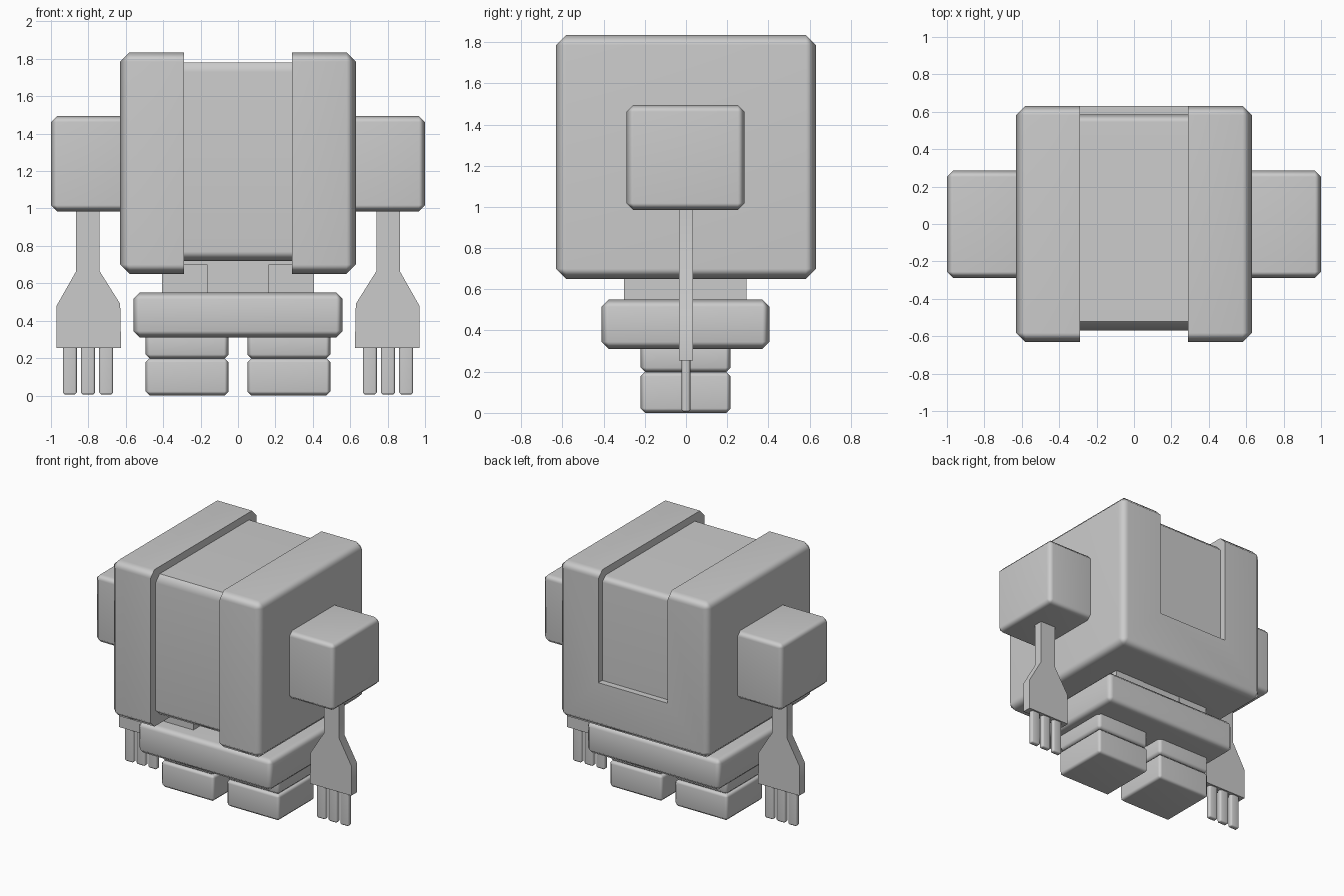
import bpy, bmesh

if "Cube" in bpy.data.objects:
    bpy.data.objects.remove(bpy.data.objects["Cube"])

grey = bpy.data.materials.new("plain_grey")
grey.diffuse_color = (0.6, 0.6, 0.6, 1)
grey.use_nodes = True
grey.node_tree.nodes["Principled BSDF"].inputs["Base Color"].default_value = grey.diffuse_color


def finish(name, bm):
    """Turn a bmesh into a grey object."""
    bmesh.ops.recalc_face_normals(bm, faces=bm.faces[:])
    me = bpy.data.meshes.new(name)
    bm.to_mesh(me)
    bm.free()
    ob = bpy.data.objects.new(name, me)
    bpy.context.collection.objects.link(ob)
    me.materials.append(grey)
    return ob


def smooth(ob):
    bpy.ops.object.select_all(action='DESELECT')
    ob.select_set(True)
    bpy.context.view_layer.objects.active = ob
    bpy.ops.object.shade_smooth_by_angle(angle=0.96)
    mod = ob.modifiers.new("weighted", 'WEIGHTED_NORMAL')
    mod.keep_sharp = True


def box(name, xs, ys, zs, bevel=0.0):
    """Box from ranges, with chamfered edges."""
    bm = bmesh.new()
    bmesh.ops.create_cube(bm, size=1)
    for v in bm.verts:
        v.co = [r[0] if c < 0 else r[1] for c, r in zip(v.co, (xs, ys, zs))]
    if bevel:
        bmesh.ops.bevel(bm, geom=bm.edges[:], offset=bevel, segments=1,
                        affect='EDGES', profile=0.5)
    ob = finish(name, bm)
    smooth(ob)
    return ob


def prism(name, pts, axis, lo, hi):
    """Extrude a 2D profile along x (profile in yz) or y (profile in xz)."""
    bm = bmesh.new()
    place = (lambda a, b, t: (t, a, b)) if axis == 'x' else (lambda a, b, t: (a, t, b))
    face = bm.faces.new([bm.verts.new(place(a, b, lo)) for a, b in pts])
    ext = bmesh.ops.extrude_face_region(bm, geom=[face])
    for v in ext["geom"]:
        if isinstance(v, bmesh.types.BMVert):
            v.co["xy".index(axis)] = hi
    return finish(name, bm)


# Main body with a band cut over the front, top and upper back
body = box("body", (-.63, .63), (-.632, .632), (.65, 1.835), .05)
body.modifiers.clear()
band = prism("band_cutter", [
    (.8, 1.0), (.585, 1.0), (.585, 1.74), (.545, 1.78), (-.52, 1.78),
    (-.57, 1.73), (-.57, .77), (-.52, .72), (-.22, .72), (-.22, .5),
    (-.8, .5), (-.8, 2), (.8, 2)], 'x', -.29, .29)
band.hide_render = True
cut = body.modifiers.new("band", 'BOOLEAN')
cut.operation = 'DIFFERENCE'
cut.solver = 'EXACT'
cut.object = band
bpy.context.view_layer.objects.active = body
bpy.ops.object.modifier_apply(modifier="band")
bpy.data.objects.remove(band)
smooth(body)

# Waist: two side blocks and a set-back middle
box("waist_middle", (-.2, .2), (-.22, .29), (.5, .74))
box("hips", (-.56, .56), (-.41, .405), (.31, .55), .035)

for s, side in ((-1, "left"), (1, "right")):
    def span(a, b):
        return tuple(sorted((s * a, s * b)))

    box(f"waist_{side}", span(.163, .405), (-.3, .293), (.5, .70))
    # Shoulder block
    box(f"shoulder_{side}", span(.58, 1.0), (-.288, .285), (.985, 1.495), .033)
    # Arm and flat palm
    arm = prism(f"arm_{side}", [(s * x, z) for x, z in (
        (.74, 1.05), (.74, .665), (.63, .49), (.625, .255),
        (.97, .255), (.97, .48), (.865, .665), (.865, 1.05))], 'y', -.033, .033)
    smooth(arm)
    # Three fingers
    for i, x in enumerate((.705, .802, .899)):
        box(f"finger_{side}_{i + 1}", span(x - .037, x + .037),
            (-.021, .021), (.005, .28), .01)
    # Leg and foot
    box(f"leg_{side}", span(.05, .495), (-.22, .217), (.195, .36), .025)
    box(f"foot_{side}", span(.05, .495), (-.22, .217), (0, .2), .022)
